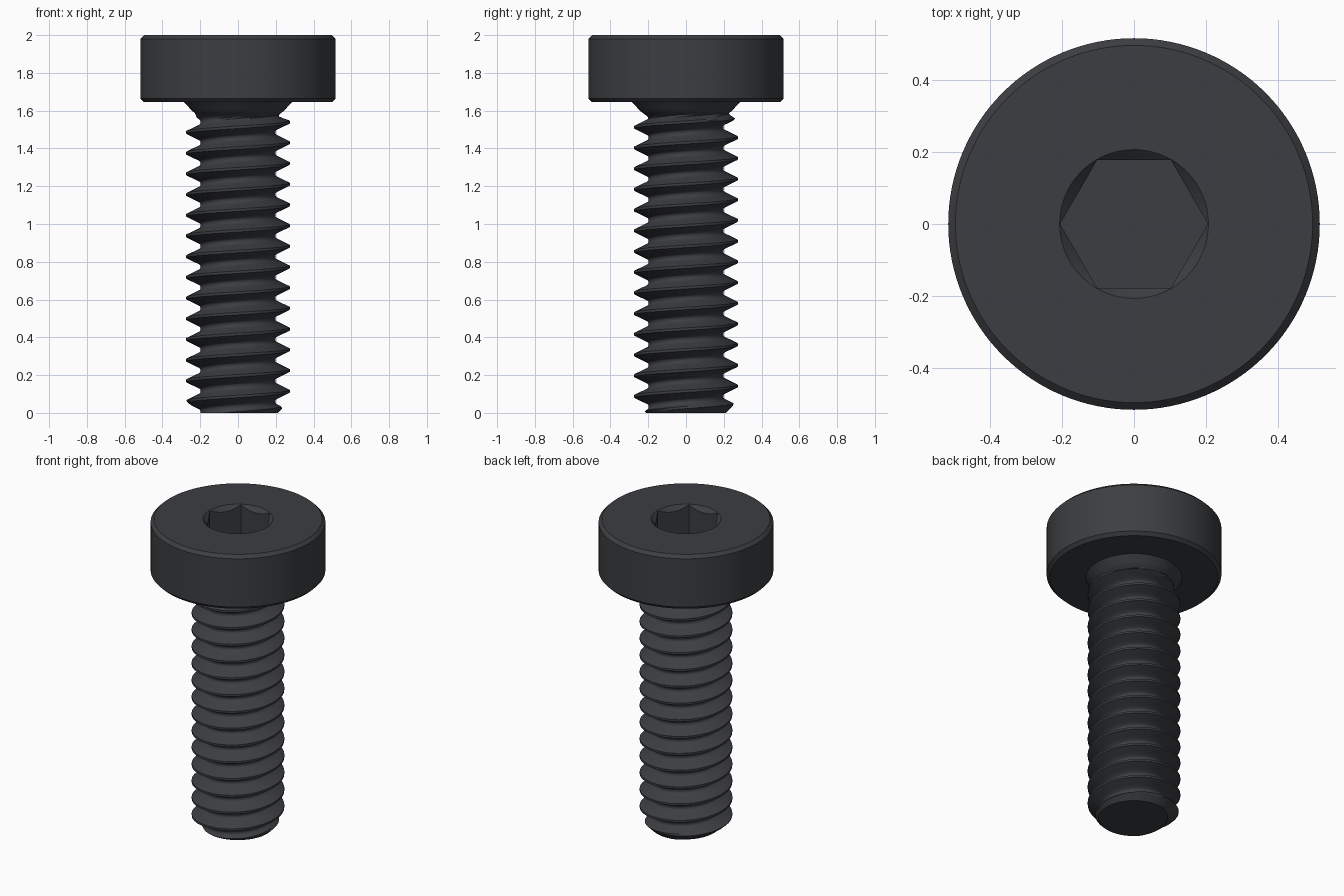
import bpy, bmesh
from math import sin, cos, pi, floor

if "Cube" in bpy.data.objects:
    bpy.data.objects.remove(bpy.data.objects["Cube"])

STEEL = bpy.data.materials.new("dark_steel")
STEEL.diffuse_color = (0.045, 0.048, 0.053, 1)
STEEL.use_nodes = True
STEEL.node_tree.nodes["Principled BSDF"].inputs["Base Color"].default_value = STEEL.diffuse_color
HEAD_Z = 1.645
PITCH, CREST, ROOT = 0.1096, 0.274, 0.198


def finish(name, bm):
    bmesh.ops.remove_doubles(bm, verts=bm.verts, dist=1e-5)
    bmesh.ops.dissolve_degenerate(bm, edges=bm.edges, dist=1e-6)
    bmesh.ops.recalc_face_normals(bm, faces=bm.faces)
    me = bpy.data.meshes.new(name)
    bm.to_mesh(me)
    bm.free()
    me.materials.append(STEEL)
    ob = bpy.data.objects.new(name, me)
    bpy.context.collection.objects.link(ob)
    return ob


def lathe(name, profile, segs):
    """Closed solid of revolution; the profile's end points become flat caps."""
    bm = bmesh.new()
    rings = [[bm.verts.new((r * cos(2 * pi * i / segs), r * sin(2 * pi * i / segs), z))
              for i in range(segs)] for r, z in profile]
    for a, b in zip(rings, rings[1:]):
        for i in range(segs):
            j = (i + 1) % segs
            bm.faces.new((a[i], a[j], b[j], b[i]))
    bm.faces.new(rings[0][::-1])
    bm.faces.new(rings[-1])
    return finish(name, bm)


def interp(x, pts):
    for (x0, y0), (x1, y1) in zip(pts, pts[1:]):
        if x <= x1:
            return y0 + (y1 - y0) * max(0, x - x0) / (x1 - x0)
    return pts[-1][1]


def smooth(ob):
    bpy.ops.object.select_all(action='DESELECT')
    ob.select_set(True)
    bpy.context.view_layer.objects.active = ob
    bpy.ops.object.shade_smooth_by_angle(angle=pi / 6)


# Head with chamfered rims
head = lathe("head", [(0.497, HEAD_Z), (0.517, HEAD_Z + 0.02),
                      (0.517, 1.98), (0.497, 2.0)], 128)

# Hex socket with a conical lead-in
cutters = [lathe("socket_cutter", [(0.2055, 1.8), (0.2055, 2.05)], 6),
           lathe("lead_in_cutter", [(0.1, 1.893), (0.217, 2.01)], 96)]
bpy.context.view_layer.objects.active = head
for c in cutters:
    c.hide_render = True
    mod = head.modifiers.new("cut", 'BOOLEAN')
    mod.operation = 'DIFFERENCE'
    mod.solver = 'EXACT'
    mod.object = c
    bpy.ops.object.modifier_apply(modifier=mod.name)
for c in cutters:
    bpy.data.objects.remove(c)
smooth(head)

# Threaded shank: radius as a function of height and phase within the pitch
TOOTH = [(0, 1), (0.06, 1), (0.37, 0.08), (0.42, 0.02), (0.5, 0)]
FILLET = [(1.55, 0.19), (1.57, 0.205), (1.6, 0.245), (1.62, 0.262), (HEAD_Z, 0.285)]
KNOTS = [0, 0.06, 0.16, 0.265, 0.37, 0.42, 0.5, 0.58, 0.63, 0.735, 0.84, 0.94]


def radius(z, phase):
    d = abs(phase - floor(phase + 0.5))
    fade = 1 - min(1, max(0, (z - 1.55) / 0.05))
    r = ROOT + (CREST - ROOT) * interp(d, TOOTH) * fade
    return min(max(r, interp(z, FILLET)), 0.21 + z)


SEGS, START, TURNS = 96, -3, 20
bm = bmesh.new()
cols = []
for i in range(SEGS + 1):
    a = 2 * pi * i / SEGS
    col = [bm.verts.new((0, 0, 0))]
    for k in range(TURNS):
        for t in KNOTS:
            # crest passes z = 0.06 on the -x side
            raw = 0.06 + PITCH * (START + k + t + i / SEGS - 0.5)
            z = min(max(raw, 0), HEAD_Z)
            r = radius(z, (z - 0.06) / PITCH - i / SEGS + 0.5)
            col.append(bm.verts.new((r * cos(a), r * sin(a), z)))
    col.append(bm.verts.new((0, 0, HEAD_Z)))
    cols.append(col)
for p, q in zip(cols, cols[1:]):
    for j in range(len(p) - 1):
        bm.faces.new((p[j], q[j], q[j + 1], p[j + 1]))
smooth(finish("threaded_shank", bm))
